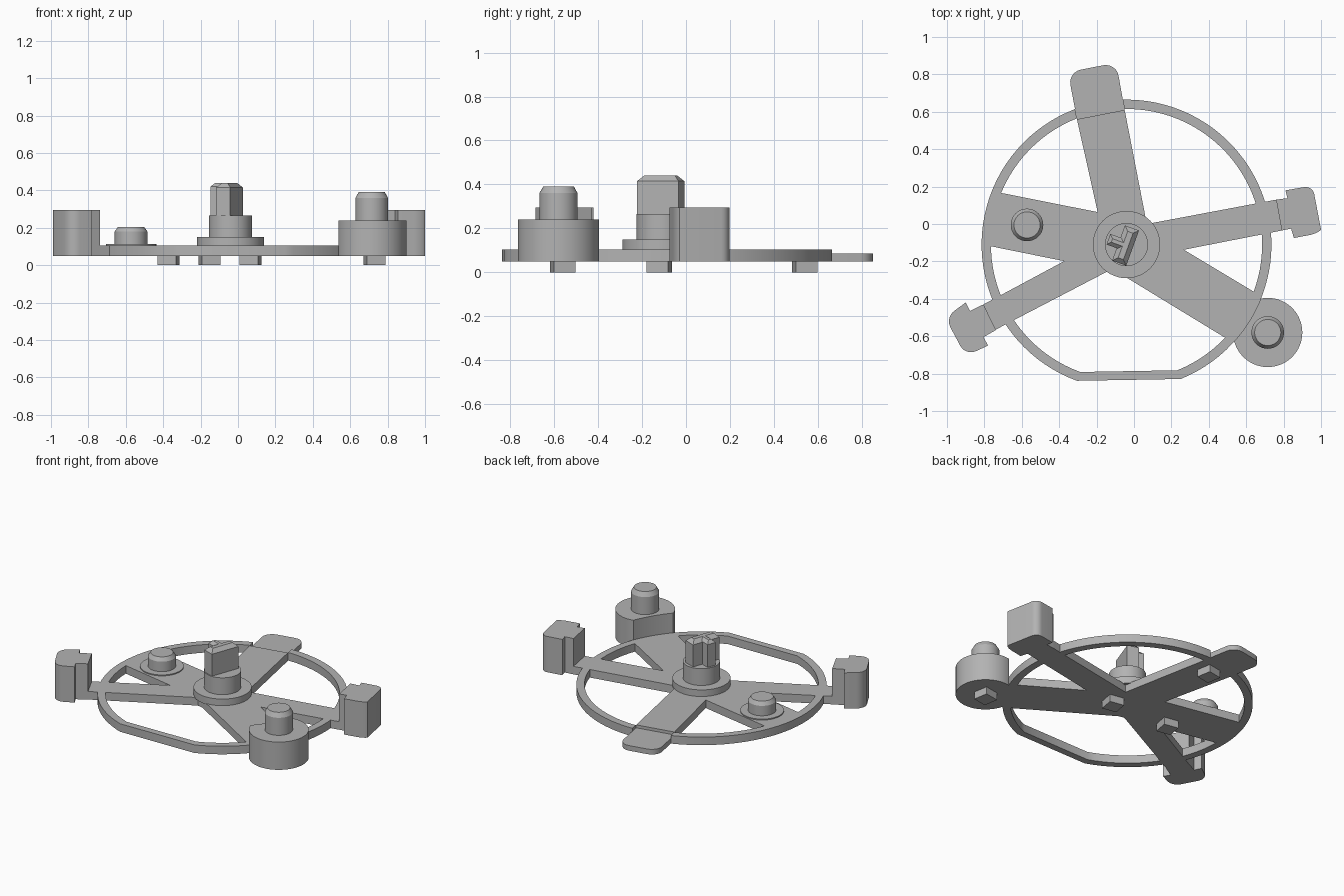
import bpy, bmesh
from math import sin, cos, radians, pi

cube = bpy.data.objects.get("Cube")
if cube:
    bpy.data.objects.remove(cube, do_unlink=True)

grey = bpy.data.materials.new("plain grey")
grey.use_nodes = True
grey.diffuse_color = (0.45, 0.45, 0.45, 1)
grey.node_tree.nodes["Principled BSDF"].inputs["Base Color"].default_value = (0.45, 0.45, 0.45, 1)

HUB = (-0.04, -0.11)
BASE, PLATE = 0.05, 0.105


def finish(name, bm):
    bmesh.ops.recalc_face_normals(bm, faces=bm.faces)
    mesh = bpy.data.meshes.new(name)
    bm.to_mesh(mesh)
    bm.free()
    mesh.materials.append(grey)
    ob = bpy.data.objects.new(name, mesh)
    bpy.context.collection.objects.link(ob)
    return ob


def prism(name, pts, z0, z1, rounded=(), radius=0.05, chamfer=0):
    """Extruded outline; chosen corners rounded, top rim optionally chamfered."""
    bm = bmesh.new()
    low = [bm.verts.new((x, y, z0)) for x, y in pts]
    high = [bm.verts.new((x, y, z1)) for x, y in pts]
    n = len(pts)
    bm.faces.new(low[::-1])
    top = bm.faces.new(high)
    for i in range(n):
        j = (i + 1) % n
        bm.faces.new((low[i], low[j], high[j], high[i]))
    bmesh.ops.recalc_face_normals(bm, faces=bm.faces)
    if rounded:
        edges = [bm.edges.get((low[i], high[i])) for i in rounded]
        bmesh.ops.bevel(bm, geom=edges, offset=radius, segments=6, profile=0.5, affect='EDGES')
    if chamfer:
        bmesh.ops.bevel(bm, geom=list(top.edges), offset=chamfer, segments=1, affect='EDGES')
    return finish(name, bm)


def arc(center, r, a0=0, a1=360, n=64):
    full = a1 - a0 >= 360
    steps = n if full else n - 1
    return [(center[0] + r * cos(radians(a0 + (a1 - a0) * i / steps)),
             center[1] + r * sin(radians(a0 + (a1 - a0) * i / steps))) for i in range(n)]


def lathe(name, center, profile, n=48):
    """Turned solid from (radius, height) pairs."""
    bm = bmesh.new()
    rings = [[bm.verts.new((center[0] + r * cos(2 * pi * i / n), center[1] + r * sin(2 * pi * i / n), z))
              for i in range(n)] for r, z in profile]
    bm.faces.new(rings[0][::-1])
    bm.faces.new(rings[-1])
    for a, b in zip(rings, rings[1:]):
        for i in range(n):
            j = (i + 1) % n
            bm.faces.new((a[i], a[j], b[j], b[i]))
    return finish(name, bm)


def combine(target, other, operation):
    mod = target.modifiers.new(operation.lower(), 'BOOLEAN')
    mod.operation, mod.solver, mod.object = operation, 'EXACT', other
    with bpy.context.temp_override(object=target, active_object=target):
        bpy.ops.object.modifier_apply(modifier=mod.name)
    bpy.data.objects.remove(other, do_unlink=True)


def rotated_box(center, length, width, angle):
    c, s = cos(radians(angle)), sin(radians(angle))
    return [(center[0] + u * c - v * s, center[1] + u * s + v * c)
            for u, v in ((-length / 2, -width / 2), (length / 2, -width / 2),
                         (length / 2, width / 2), (-length / 2, width / 2))]


# Ring with one flattened side
frame = prism("ring_and_spokes", arc(HUB, 0.775, -68, 250, 90), BASE, PLATE)
combine(frame, prism("ring_hole", arc(HUB, 0.725, -68, 250, 90), 0, 0.2), 'DIFFERENCE')

# Five spokes joined to the ring
spokes = {
    "back": [(-0.14, -0.18), (0.09, -0.11), (-0.05, 0.61), (-0.305, 0.56)],
    "left": [(0.05, -0.18), (0.79, -0.035), (0.76, 0.13), (0.0, -0.013)],
    "boss": [(-0.1, -0.25), (0.52, -0.628), (0.655, -0.371), (0.05, -0.008)],
    "clip": [(-0.74, -0.565), (0.0, -0.18), (-0.1, -0.052), (-0.805, -0.43)],
    "wide": [(-0.78, -0.116), (-0.05, -0.264), (-0.05, 0.035), (-0.74, 0.172)],
}
for name, pts in spokes.items():
    combine(frame, prism(name, pts, BASE, PLATE), 'UNION')

# Thin rounded tab at the back, stepped down from the ring
tab = [(-0.305, 0.56), (-0.05, 0.61), (-0.095, 0.862), (-0.353, 0.812)]
combine(frame, prism("step", tab, 0.085, 0.2), 'DIFFERENCE')
prism("back_tab", tab, BASE, 0.085, rounded=(2, 3), radius=0.07)

# Upright T-shaped clips
prism("left_clip", [(0.79, -0.035), (0.84, -0.025), (0.855, -0.075), (0.985, -0.05), (1.0, -0.03),
                    (0.955, 0.205), (0.81, 0.18), (0.82, 0.138), (0.76, 0.13)],
      BASE, 0.295, rounded=(3, 5), radius=0.045)
prism("right_clip", [(-0.738, -0.567), (-0.805, -0.605), (-0.78, -0.65), (-0.9, -0.705), (-1.01, -0.5),
                     (-0.9, -0.42), (-0.877, -0.465), (-0.805, -0.43)],
      BASE, 0.295, rounded=(3, 4), radius=0.06)

# Boss outside the ring, hollowed to follow it, with its peg
BOSS = (0.715, -0.58)
boss = prism("boss", arc(BOSS, 0.185), BASE, 0.24)
combine(boss, prism("boss_cut", arc(HUB, 0.774, n=128), 0, 0.4), 'DIFFERENCE')
lathe("boss_peg", BOSS, [(0.087, 0.235), (0.087, 0.36), (0.07, 0.39)])

# Small peg on the wide spoke
SMALL = (-0.572, -0.005)
lathe("small_peg_washer", SMALL, [(0.135, 0.1), (0.135, 0.112)])
lathe("small_peg", SMALL, [(0.087, 0.1), (0.087, 0.18), (0.07, 0.205)])

# Stepped hub with a T-shaped key on top
lathe("hub", HUB, [(0.18, 0.1), (0.18, 0.15), (0.115, 0.15), (0.115, 0.265)])
prism("key_blade", rotated_box((-0.045, -0.115), 0.2, 0.08, 70), 0.26, 0.44, chamfer=0.025)
prism("key_rib", rotated_box((-0.085, -0.1), 0.11, 0.06, 160), 0.26, 0.44, chamfer=0.02)

# Square studs underneath
for name, center, angle in (("boss", (0.73, -0.56), 10), ("hub", (0.067, -0.122), -10),
                            ("wide_spoke", (-0.372, -0.122), -10), ("back_spoke", (-0.152, 0.54), 10)):
    prism(name + "_stud", rotated_box(center, 0.1, 0.1, angle), 0, BASE + 0.01)

# Smooth the round walls, keep rims sharp
for ob in bpy.context.view_layer.objects:
    ob.select_set(ob.type == 'MESH')
bpy.context.view_layer.objects.active = frame
bpy.ops.object.shade_smooth_by_angle(angle=radians(25))
